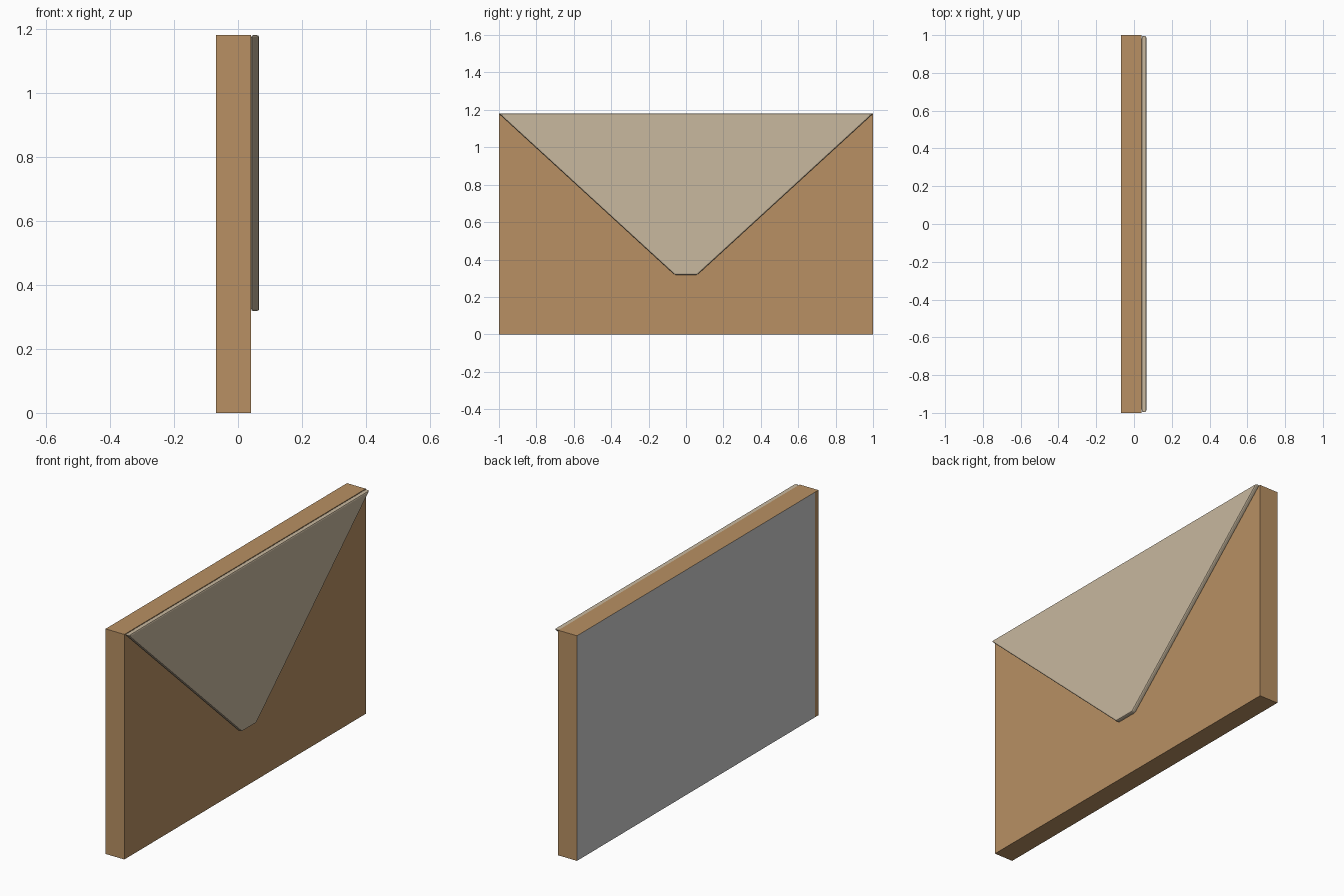
import bpy, bmesh
from mathutils import Vector

if "Cube" in bpy.data.objects:
    bpy.data.objects.remove(bpy.data.objects["Cube"])

X_BACK, X_FRONT, X_FLAP = -0.068, 0.041, 0.066
H = 1.18


def material(name, rgb):
    m = bpy.data.materials.new(name)
    m.diffuse_color = (*rgb, 1)
    m.use_nodes = True
    m.node_tree.nodes["Principled BSDF"].inputs["Base Color"].default_value = m.diffuse_color
    return m


def finish(bm, name, mat=None):
    me = bpy.data.meshes.new(name)
    bm.to_mesh(me)
    bm.free()
    ob = bpy.data.objects.new(name, me)
    bpy.context.collection.objects.link(ob)
    if mat:
        me.materials.append(mat)
    return ob


kraft = material("kraft_paper", (0.48, 0.28, 0.125))
cream = material("flap_paper", (0.58, 0.48, 0.345))

# Envelope body: a box, with its back opened for the grey panel
SEAM = -0.97
bm = bmesh.new()
bmesh.ops.create_cube(bm, size=1)
bmesh.ops.scale(bm, vec=(X_FRONT - X_BACK, 2, H), verts=bm.verts)
bmesh.ops.translate(bm, vec=((X_FRONT + X_BACK) / 2, 0, H / 2), verts=bm.verts)
bmesh.ops.bisect_plane(bm, geom=bm.verts[:] + bm.edges[:] + bm.faces[:],
                       plane_co=(0, SEAM, 0), plane_no=(0, 1, 0))
back = [f for f in bm.faces if f.normal.x < -0.9 and f.calc_center_median().y > SEAM]
bmesh.ops.delete(bm, geom=back, context='FACES')
finish(bm, "envelope_body", kraft)

# Back panel, leaving a narrow seam strip along one side
bm = bmesh.new()
bm.faces.new([bm.verts.new((X_BACK, y, z))
              for y, z in ((1, 0), (SEAM, 0), (SEAM, H), (1, H))])
bm.normal_update()
if bm.faces[:][0].normal.x > 0:
    bmesh.ops.reverse_faces(bm, faces=bm.faces[:])
finish(bm, "back_panel")

# Folded flap: blunt triangle, extruded and softened by a bevel
outline = [(-1, H), (-0.06, 0.318), (0.06, 0.318), (1, H)]
bm = bmesh.new()
face = bm.faces.new([bm.verts.new((X_FRONT, y, z)) for y, z in outline])
ext = bmesh.ops.extrude_face_region(bm, geom=[face])
moved = [v for v in ext["geom"] if isinstance(v, bmesh.types.BMVert)]
bmesh.ops.translate(bm, vec=Vector((X_FLAP - X_FRONT, 0, 0)), verts=moved)
bmesh.ops.recalc_face_normals(bm, faces=bm.faces[:])
flap = finish(bm, "flap", cream)
bev = flap.modifiers.new("soft_edge", 'BEVEL')
bev.width = 0.007
bev.segments = 2
bev.limit_method = 'ANGLE'
